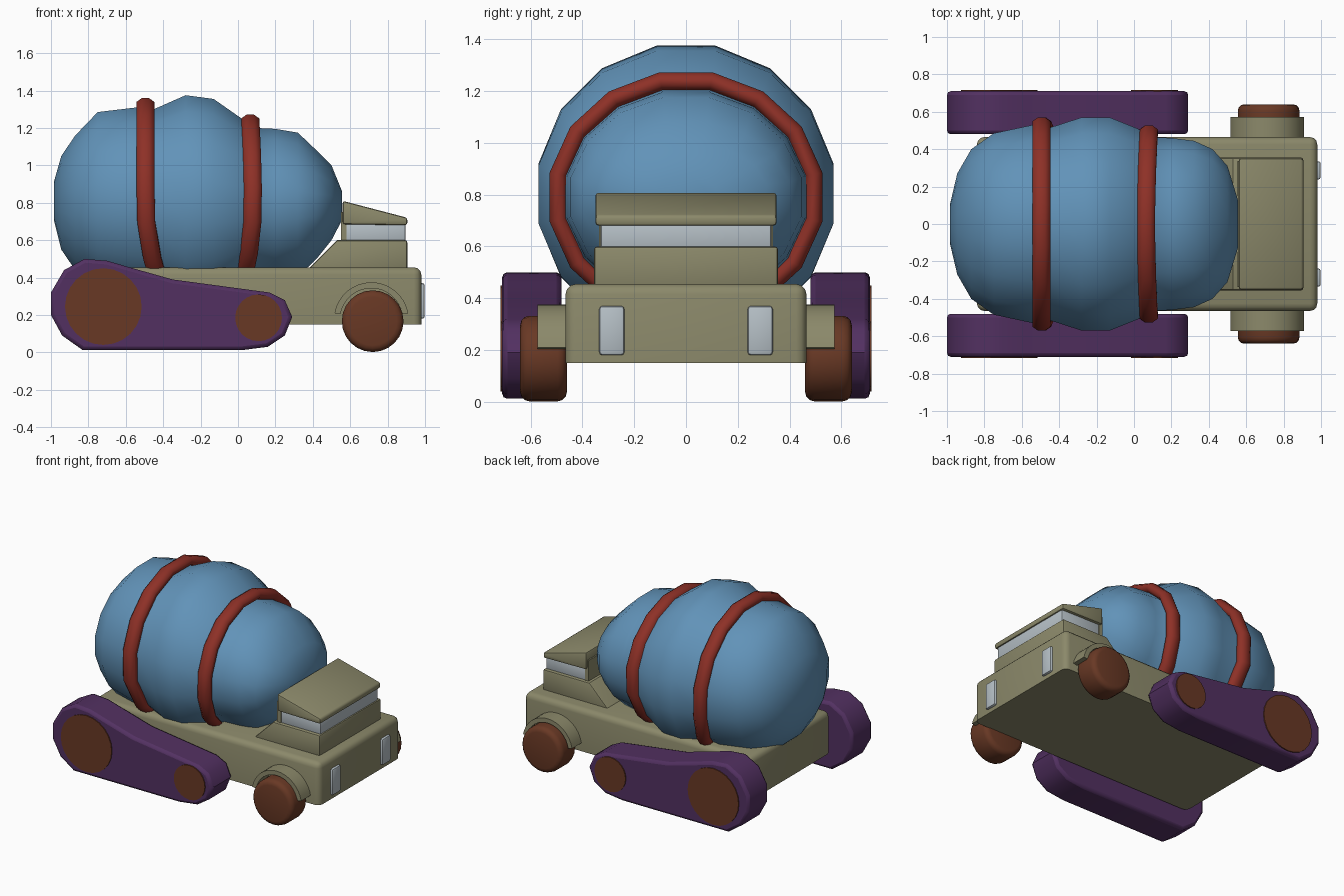
import bpy, bmesh, math

cube = bpy.data.objects.get("Cube")
if cube:
    bpy.data.objects.remove(cube, do_unlink=True)


def material(name, rgb):
    m = bpy.data.materials.new(name)
    m.use_nodes = True
    m.diffuse_color = (*rgb, 1)
    bsdf = m.node_tree.nodes["Principled BSDF"]
    bsdf.inputs["Base Color"].default_value = (*rgb, 1)
    bsdf.inputs["Roughness"].default_value = 0.8
    return m


BLUE = material("drum_blue", (0.12, 0.29, 0.48))
RED = material("band_red", (0.27, 0.03, 0.02))
TAN = material("body_khaki", (0.26, 0.25, 0.145))
PURPLE = material("track_purple", (0.085, 0.03, 0.12))
BROWN = material("wheel_brown", (0.14, 0.04, 0.018))
GLASS = material("pale_glass", (0.47, 0.53, 0.57))


def finish(name, bm, mat, angle=40):
    bmesh.ops.recalc_face_normals(bm, faces=bm.faces)
    mesh = bpy.data.meshes.new(name)
    bm.to_mesh(mesh)
    bm.free()
    mesh.materials.append(mat)
    ob = bpy.data.objects.new(name, mesh)
    bpy.context.collection.objects.link(ob)
    bpy.ops.object.select_all(action="DESELECT")
    ob.select_set(True)
    bpy.context.view_layer.objects.active = ob
    bpy.ops.object.shade_smooth_by_angle(angle=math.radians(angle))
    return ob


def prism(name, profile, y0, y1, mat, bevel=0.0, segments=2, flat_base=False):
    """Extrude an x-z profile along y and round its sharp edges."""
    bm = bmesh.new()
    face = bm.faces.new([bm.verts.new((x, y0, z)) for x, z in profile])
    ext = bmesh.ops.extrude_face_region(bm, geom=[face])["geom"]
    for v in ext:
        if isinstance(v, bmesh.types.BMVert):
            v.co.y = y1
    bmesh.ops.recalc_face_normals(bm, faces=bm.faces)
    base = min(z for _, z in profile) + 0.001
    if bevel:
        edges = [e for e in bm.edges
                 if e.calc_face_angle(0) > math.radians(50)
                 and not (flat_base and all(v.co.z < base for v in e.verts))]
        bmesh.ops.bevel(bm, geom=edges, offset=bevel, segments=segments,
                        profile=0.5, affect="EDGES", clamp_overlap=True)
    return finish(name, bm, mat)


def box(x0, x1, z0, z1):
    return [(x0, z0), (x1, z0), (x1, z1), (x0, z1)]


def arc(cx, cz, r, a0, a1, n):
    angles = [math.radians(a0 + (a1 - a0) * i / n) for i in range(n + 1)]
    return [(cx + r * math.cos(a), cz + r * math.sin(a)) for a in angles]


def circle(cx, cz, r, n=24):
    return arc(cx, cz, r, 0, 360, n)[:-1]


def bridge(bm, rings, closed=False):
    n = len(rings[0])
    pairs = list(zip(rings, rings[1:]))
    if closed:
        pairs.append((rings[-1], rings[0]))
    for a, b in pairs:
        for i in range(n):
            j = (i + 1) % n
            bm.faces.new((a[i], a[j], b[j], b[i]))


# Chassis and cab
prism("chassis", box(-0.84, 0.98, 0.15, 0.455), -0.465, 0.465, TAN, 0.04, 3, True)
prism("cab_lower", [(0.37, 0.44), (0.905, 0.44), (0.905, 0.6), (0.53, 0.6)],
      -0.355, 0.355, TAN, 0.012)
prism("cab_window", box(0.575, 0.895, 0.59, 0.70), -0.33, 0.33, GLASS, 0.01)
prism("cab_back_wall", box(0.55, 0.58, 0.59, 0.75), -0.335, 0.335, TAN)
prism("cab_roof", [(0.56, 0.685), (0.905, 0.68), (0.905, 0.72), (0.56, 0.81)],
      -0.35, 0.35, TAN, 0.012)

# Running gear and lamps, one set on each side
TRACK = [(-1, 0.2), (-1, 0.32), (-0.93, 0.44), (-0.82, 0.5), (-0.7, 0.49),
         (-0.58, 0.455), (-0.35, 0.39), (0.17, 0.32), (0.25, 0.28),
         (0.29, 0.19), (0.25, 0.09), (0.16, 0.03), (0.02, 0.012),
         (-0.83, 0.012), (-0.94, 0.09)]
for side, s in (("left", 1), ("right", -1)):
    prism(side + "_track", TRACK, s * 0.48, s * 0.71, PURPLE)
    track = bpy.context.object
    mod = track.modifiers.new("rim", "BEVEL")
    mod.width, mod.segments, mod.angle_limit = 0.02, 2, math.radians(60)
    prism(side + "_track_rear_wheel", circle(-0.72, 0.245, 0.205), s * 0.6, s * 0.717, BROWN)
    prism(side + "_track_front_wheel", circle(0.11, 0.185, 0.125), s * 0.6, s * 0.717, BROWN)
    prism(side + "_front_wheel", circle(0.72, 0.167, 0.165), s * 0.46, s * 0.64, BROWN, 0.035, 3)
    prism(side + "_fender",
          arc(0.713, 0.175, 0.2, 10, 170, 16) + arc(0.713, 0.175, 0.168, 170, 10, 16),
          s * 0.44, s * 0.573, TAN)
    prism(side + "_headlamp", box(0.96, 0.998, 0.18, 0.37), s * 0.238, s * 0.335, GLASS, 0.012)

# Bulging three-lobed drum: x, half width, half height, centre height
DRUM = [(-0.985, 0.10, 0.10, 0.81), (-0.945, 0.27, 0.25, 0.80),
        (-0.87, 0.40, 0.36, 0.80), (-0.75, 0.485, 0.475, 0.81),
        (-0.54, 0.53, 0.51, 0.80), (-0.45, 0.515, 0.50, 0.80),
        (-0.28, 0.57, 0.57, 0.805), (-0.13, 0.57, 0.555, 0.80),
        (0.02, 0.51, 0.455, 0.795), (0.09, 0.465, 0.41, 0.79),
        (0.2, 0.46, 0.405, 0.79), (0.32, 0.445, 0.385, 0.79),
        (0.42, 0.40, 0.29, 0.79), (0.5, 0.31, 0.20, 0.80),
        (0.555, 0.13, 0.08, 0.785)]
SIDES = 16
ANGLES = [2 * math.pi * (i + 0.5) / SIDES for i in range(SIDES)]
GROW = 1 / math.cos(math.pi / SIDES)
bm = bmesh.new()
rings = [[bm.verts.new((x, ry * GROW * math.cos(a), cz + rz * GROW * math.sin(a)))
          for a in ANGLES] for x, ry, rz, cz in DRUM]
bridge(bm, rings)
bm.faces.new(rings[0])
bm.faces.new(rings[-1])
finish("drum", bm, BLUE, 60)


def band(name, x_mid, lean_top, lean_bottom, ry, rz, cz):
    """Rounded strap around the drum, leaning along x with height."""
    bm = bmesh.new()
    loops = []
    for a in ANGLES:
        h = math.sin(a)
        x = x_mid + (lean_top if h > 0 else lean_bottom) * h * h
        loop = []
        for k in range(8):
            t = 2 * math.pi * (k + 0.5) / 8
            out = 0.037 * math.sin(t)
            loop.append(bm.verts.new((x + 0.052 * math.cos(t),
                                      (ry + out) * GROW * math.cos(a),
                                      cz + (rz + out) * GROW * h)))
        loops.append(loop)
    bridge(bm, loops, closed=True)
    finish(name, bm, RED, 60)


band("rear_band", -0.495, 0.0, 0.12, 0.535, 0.525, 0.80)
band("front_band", 0.08, -0.015, -0.07, 0.492, 0.447, 0.79)
